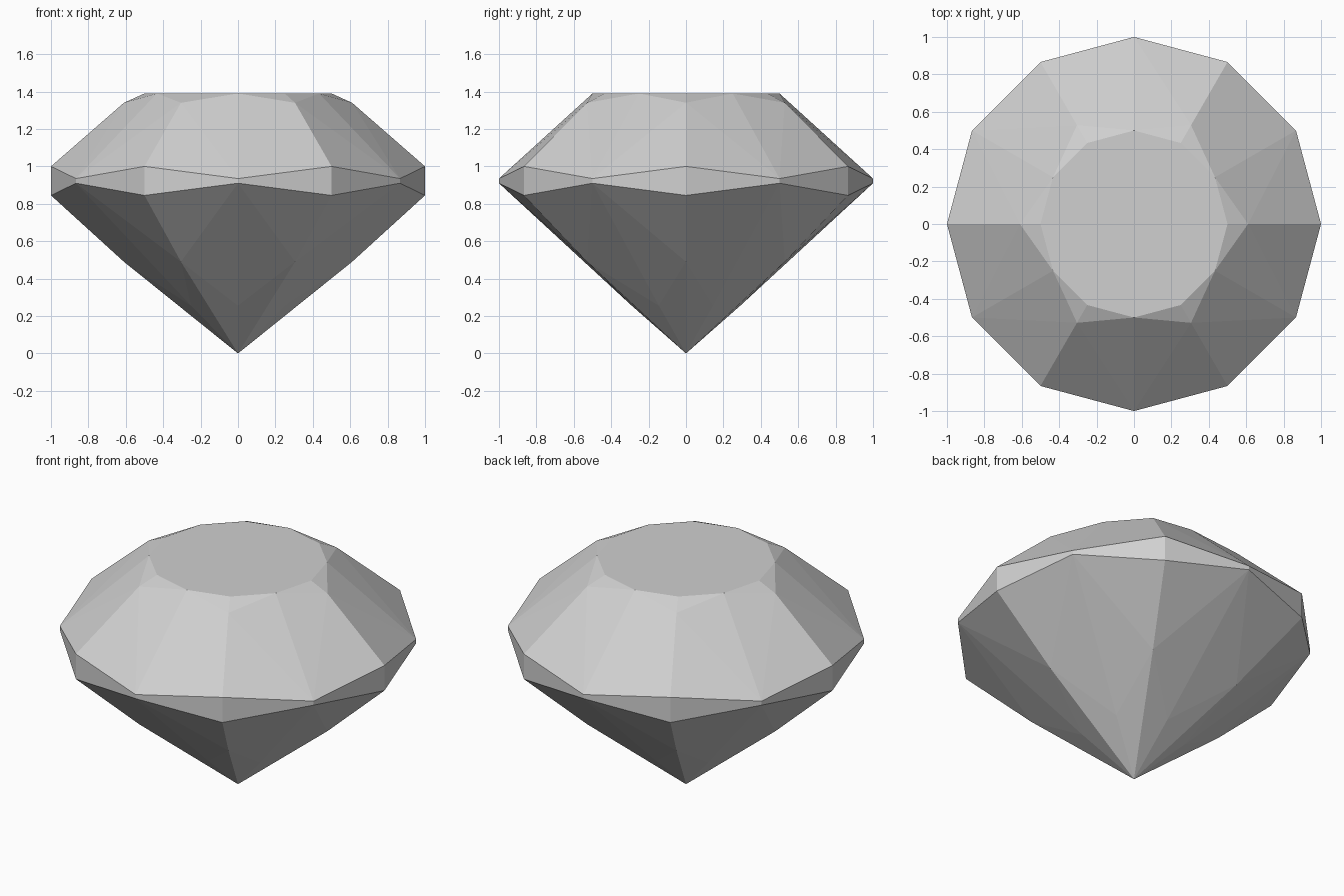
import bpy
import bmesh
from math import cos, sin, radians

default = bpy.data.objects.get("Cube")
if default:
    bpy.data.objects.remove(default, do_unlink=True)

# Single pale grey
grey = bpy.data.materials.new("pale grey")
grey.use_nodes = True
colour = (0.63, 0.63, 0.63, 1)
grey.diffuse_color = colour
bsdf = grey.node_tree.nodes["Principled BSDF"]
bsdf.inputs["Base Color"].default_value = colour
bsdf.inputs["Roughness"].default_value = 0.5

bm = bmesh.new()


def ring(radius, heights, start=0, step=30):
    """Vertices on a circle, with heights repeating round it."""
    return [bm.verts.new((radius * cos(radians(a)), radius * sin(radians(a)),
                          heights[i % len(heights)]))
            for i, a in enumerate(range(start, start + 360, step))]


# Rings from the table down to the point
table = ring(0.5, [1.39])
crown = ring(0.61, [1.34], step=60)
girdle_top = ring(1, [1.0, 0.935])
girdle_low = ring(1, [0.845, 0.91])
pavilion = ring(0.61, [0.49], step=60)
lower = ring(0.29, [0.255], start=30, step=60)
point = bm.verts.new((0, 0, 0))


def facets(mid, rim, inner):
    """Main facets of one sixth: mid and rim points and an inner tip."""
    for k in range(6):
        a, b = mid[k], mid[(k + 1) % 6]
        r0, r1, r2 = rim[2 * k], rim[2 * k + 1], rim[(2 * k + 2) % 12]
        for face in ((a, r0, r1), (b, r1, r2),
                     (a, r1, inner[k]), (b, inner[k], r1)):
            bm.faces.new(face)


# Crown and pavilion facets
facets(crown, girdle_top, table[1::2])
facets(pavilion, girdle_low, lower)

# Star facets round the table and long facets to the point
for k in range(6):
    for side in (-1, 1):
        bm.faces.new((crown[k], table[2 * k], table[(2 * k + side) % 12]))
        bm.faces.new((pavilion[k], point, lower[k if side > 0 else k - 1]))

# Flat table and girdle band
bm.faces.new(table)
for i in range(12):
    j = (i + 1) % 12
    bm.faces.new((girdle_low[i], girdle_low[j], girdle_top[j], girdle_top[i]))

bmesh.ops.recalc_face_normals(bm, faces=bm.faces)
mesh = bpy.data.meshes.new("cut_gem")
bm.to_mesh(mesh)
bm.free()
mesh.materials.append(grey)
gem = bpy.data.objects.new("cut_gem", mesh)
bpy.context.collection.objects.link(gem)
